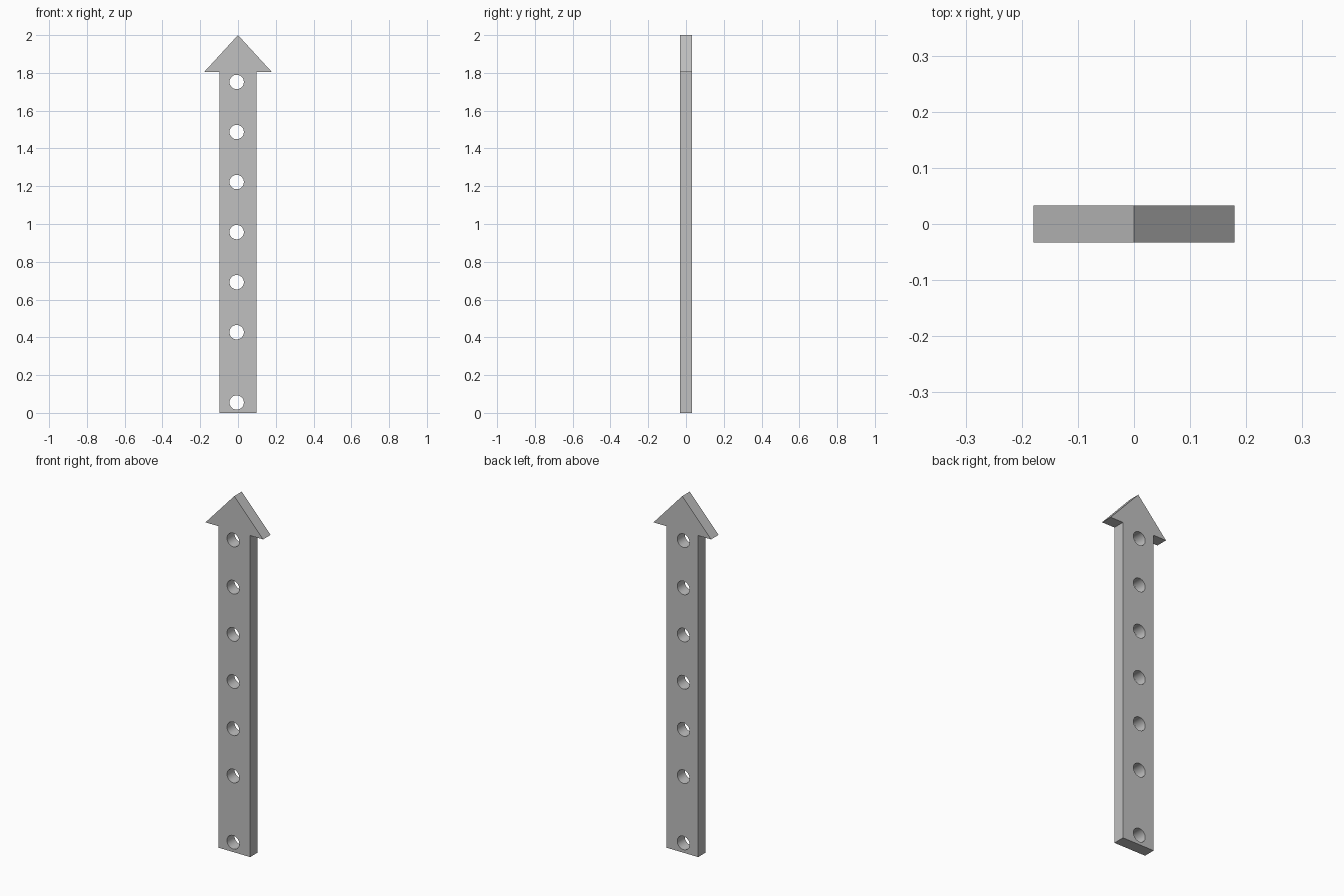
import bpy, bmesh
from math import radians
from mathutils import Matrix

cube = bpy.data.objects.get("Cube")
if cube:
    bpy.data.objects.remove(cube, do_unlink=True)

HALF_DEPTH = 0.033
SHAFT, HEAD, NECK, TIP = 0.099, 0.179, 1.805, 2.0
HOLE_X, HOLE_RADIUS = -0.007, 0.038
HOLE_HEIGHTS = [0.055] + [0.427 + 0.265 * i for i in range(6)]

grey = bpy.data.materials.new("plain grey")
grey.use_nodes = True
colour = (0.53, 0.53, 0.53, 1)
grey.diffuse_color = colour
grey.node_tree.nodes["Principled BSDF"].inputs["Base Color"].default_value = colour


def add_object(name, bm):
    bmesh.ops.recalc_face_normals(bm, faces=bm.faces)
    mesh = bpy.data.meshes.new(name)
    bm.to_mesh(mesh)
    bm.free()
    obj = bpy.data.objects.new(name, mesh)
    obj.data.materials.append(grey)
    bpy.context.collection.objects.link(obj)
    return obj


# Flat arrow outline, mirrored from its right half and extruded
half = [(SHAFT, 0), (SHAFT, NECK), (HEAD, NECK)]
outline = half + [(0, TIP)] + [(-x, z) for x, z in reversed(half)]
bm = bmesh.new()
face = bm.faces.new([bm.verts.new((x, -HALF_DEPTH, z)) for x, z in outline])
extruded = bmesh.ops.extrude_face_region(bm, geom=[face])["geom"]
bmesh.ops.translate(bm, vec=(0, 2 * HALF_DEPTH, 0),
                    verts=[v for v in extruded if isinstance(v, bmesh.types.BMVert)])
arrow = add_object("arrow_plate", bm)

# Row of round cutters through the plate
bm = bmesh.new()
for z in HOLE_HEIGHTS:
    place = Matrix.Translation((HOLE_X, 0, z)) @ Matrix.Rotation(radians(90), 4, "X")
    bmesh.ops.create_cone(bm, cap_ends=True, segments=48, radius1=HOLE_RADIUS,
                          radius2=HOLE_RADIUS, depth=0.2, matrix=place)
cutter = add_object("hole_cutters", bm)
cutter.hide_render = True

# Drill the holes, then drop the cutters
drill = arrow.modifiers.new("holes", "BOOLEAN")
drill.operation = "DIFFERENCE"
drill.solver = "EXACT"
drill.object = cutter
bpy.ops.object.select_all(action="DESELECT")
arrow.select_set(True)
bpy.context.view_layer.objects.active = arrow
bpy.ops.object.modifier_apply(modifier=drill.name)
bpy.data.objects.remove(cutter, do_unlink=True)
bpy.ops.object.shade_smooth_by_angle(angle=radians(30))
